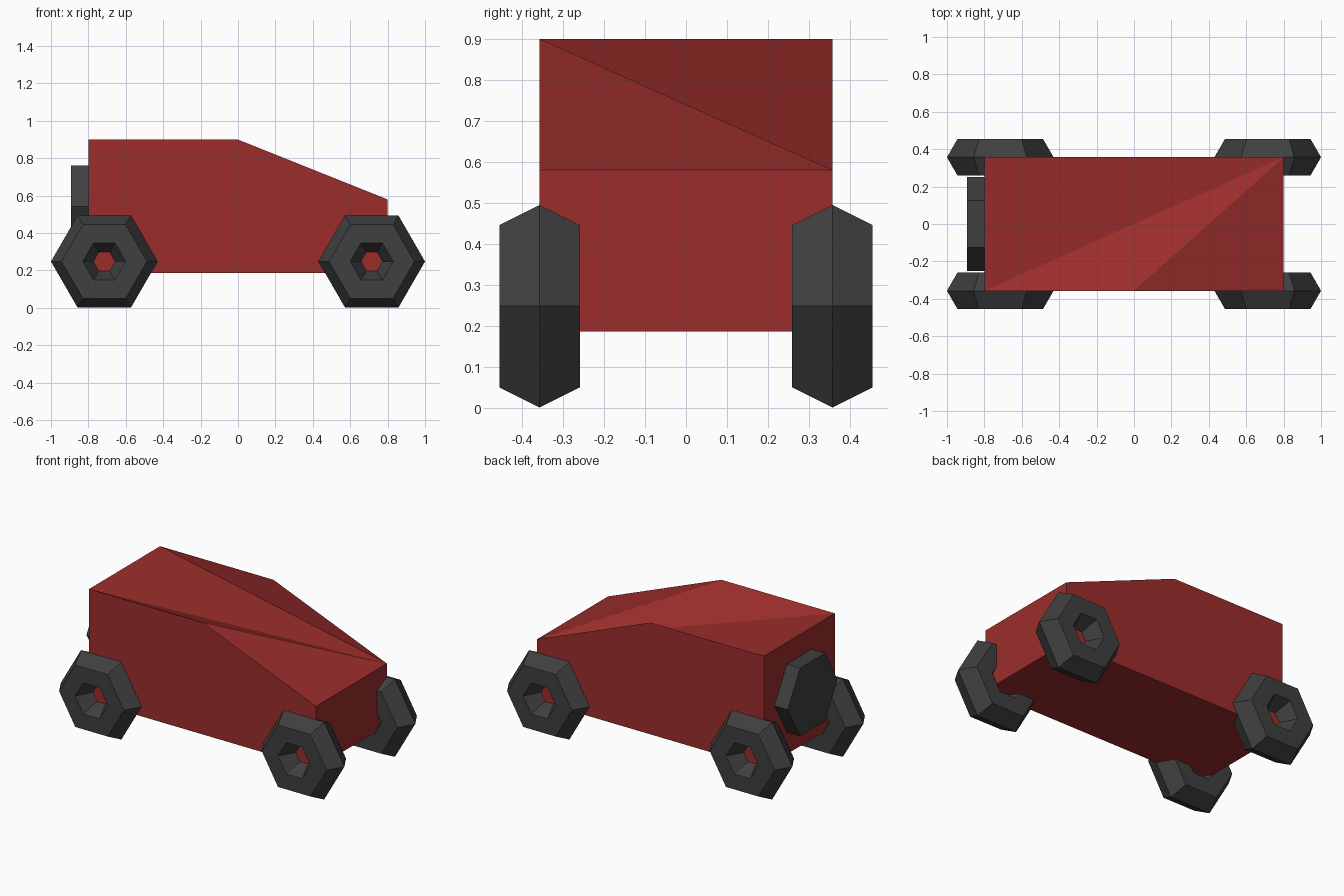
import bpy, bmesh
from math import pi

if "Cube" in bpy.data.objects:
    bpy.data.objects.remove(bpy.data.objects["Cube"])


def material(name, r, g, b):
    m = bpy.data.materials.new(name)
    m.diffuse_color = (r, g, b, 1)
    m.use_nodes = True
    m.node_tree.nodes["Principled BSDF"].inputs["Base Color"].default_value = m.diffuse_color
    return m


red = material("red_paint", 0.33, 0.027, 0.025)
rubber = material("dark_rubber", 0.05, 0.05, 0.05)

# Body: side profile (x, z) carried across the width
HALF = 0.357
profile = [(-0.8, 0.187), (0.8, 0.187), (0.8, 0.58), (0, 0.9), (-0.8, 0.9)]
bm = bmesh.new()
near = [bm.verts.new((x, -HALF, z)) for x, z in profile]
far = [bm.verts.new((x, HALF, z)) for x, z in profile]
bm.faces.new(near)
bm.faces.new(far[::-1])
for i in (0, 1, 4):  # floor, nose and tail
    j = (i + 1) % 5
    bm.faces.new((near[j], near[i], far[i], far[j]))
# Roof and bonnet: one bent panel, fanned from the far front corner
rim = [far[3], far[4], near[4], near[3], near[2]]
for a, b in zip(rim, rim[1:]):
    bm.faces.new((far[2], a, b))
mesh = bpy.data.meshes.new("car_body")
bm.to_mesh(mesh)
bm.free()
mesh.materials.append(red)
bpy.context.collection.objects.link(bpy.data.objects.new("car_body", mesh))

# Four hexagonal ring tyres
for end, x in (("front", 0.715), ("rear", -0.715)):
    for side, y in (("right", -HALF), ("left", HALF)):
        bpy.ops.mesh.primitive_torus_add(
            major_segments=6, minor_segments=6, major_radius=0.1715,
            minor_radius=0.1135, location=(x, y, 0.248), rotation=(pi / 2, 0, 0))
        tyre = bpy.context.object
        tyre.name = f"{end}_{side}_tyre"
        tyre.data.materials.append(rubber)

# Spare wheel: hexagonal disc on the tail
bpy.ops.mesh.primitive_cylinder_add(
    vertices=6, radius=0.251, depth=0.113, location=(-0.8365, 0, 0.543),
    rotation=(0, pi / 2, 0))
spare = bpy.context.object
spare.name = "spare_wheel"
spare.data.materials.append(rubber)
